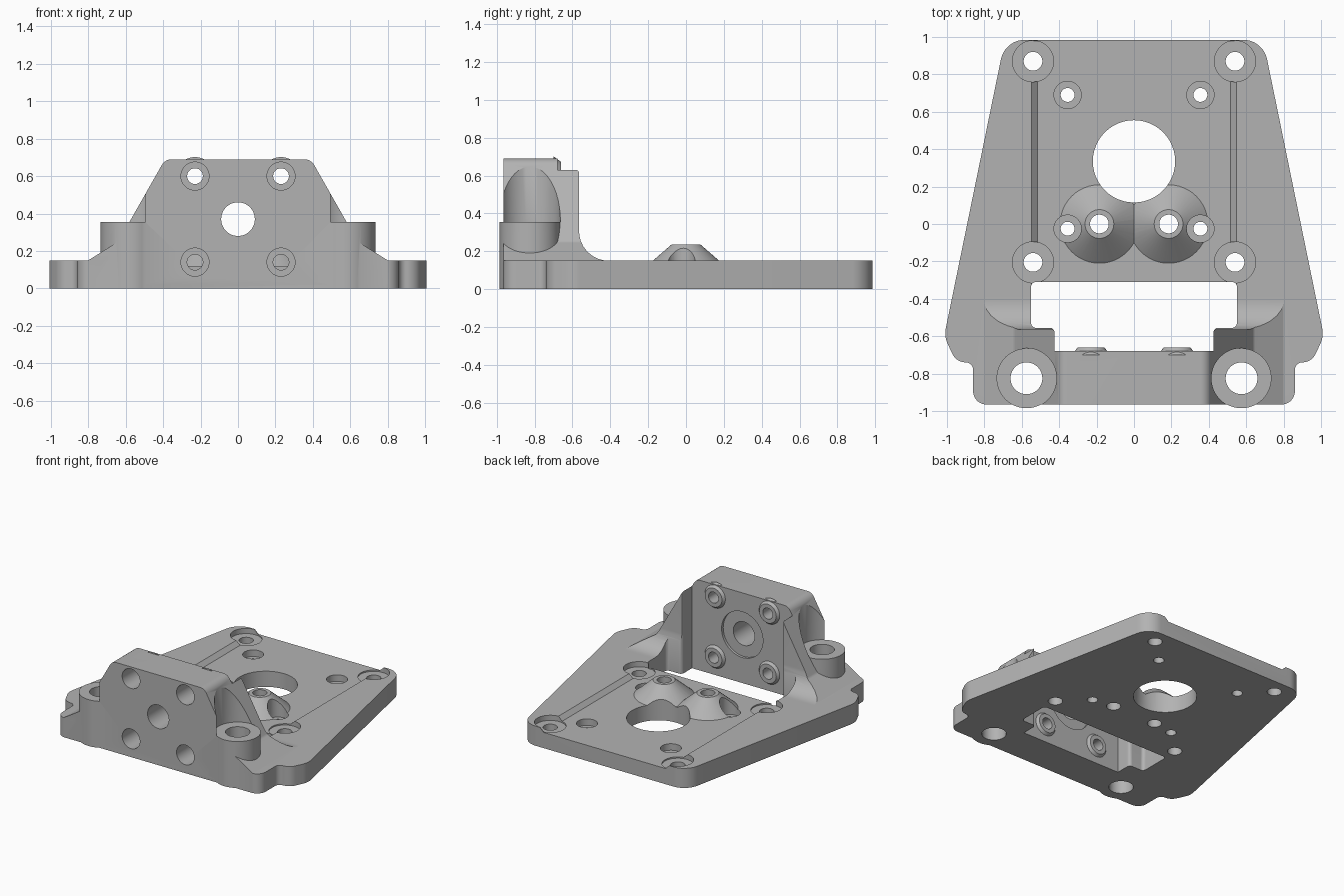
import bpy
import bmesh
from math import pi
from mathutils import Vector, Matrix

cube = bpy.data.objects.get("Cube")
if cube:
    bpy.data.objects.remove(cube, do_unlink=True)

metal = bpy.data.materials.new("plain_grey")
GREY = (0.45, 0.45, 0.45, 1.0)
metal.diffuse_color = GREY
metal.use_nodes = True
metal.node_tree.nodes["Principled BSDF"].inputs["Base Color"].default_value = GREY


def add_object(name, bm):
    bmesh.ops.recalc_face_normals(bm, faces=bm.faces)
    mesh = bpy.data.meshes.new(name)
    bm.to_mesh(mesh)
    bm.free()
    mesh.materials.append(metal)
    obj = bpy.data.objects.new(name, mesh)
    bpy.context.collection.objects.link(obj)
    return obj


def rounded(corners, steps=8):
    """Turn (a, b, radius) corners into an outline with rounded corners."""
    out = []
    for i, (a, b, r) in enumerate(corners):
        p = Vector((a, b))
        if r == 0:
            out.append(p)
            continue
        u = (Vector(corners[i - 1][:2]) - p).normalized()
        v = (Vector(corners[(i + 1) % len(corners)][:2]) - p).normalized()
        half = u.angle(v) / 2
        reach = r / Matrix.Rotation(half, 2)[1][0] * Matrix.Rotation(half, 2)[0][0]
        centre = p + (u + v).normalized() * (r * r + reach * reach) ** 0.5
        start, end = p + u * reach - centre, p + v * reach - centre
        for k in range(steps + 1):
            d = start.lerp(end, k / steps).normalized() * r
            out.append(centre + d)
    return out


def mirrored(half):
    """Close a right-hand outline with its mirror image."""
    return half + [(-a, b, r) for a, b, r in reversed(half)]


def prism(name, corners, axis, lo, hi):
    place = {"x": lambda p, t: (t, p.x, p.y),
             "y": lambda p, t: (p.x, t, p.y),
             "z": lambda p, t: (p.x, p.y, t)}[axis]
    bm = bmesh.new()
    outline = rounded(corners)
    rings = [[bm.verts.new(place(p, t)) for p in outline] for t in (lo, hi)]
    bm.faces.new(rings[0])
    bm.faces.new(rings[1])
    n = len(outline)
    for i in range(n):
        j = (i + 1) % n
        bm.faces.new((rings[0][i], rings[0][j], rings[1][j], rings[1][i]))
    return add_object(name, bm)


def cone(name, a, b, lo, hi, r_lo, r_hi=None, axis="z"):
    """Round post centred at (a, b), running from lo to hi on the axis."""
    bm = bmesh.new()
    bmesh.ops.create_cone(bm, cap_ends=True, segments=48, radius1=r_lo,
                          radius2=r_lo if r_hi is None else r_hi, depth=hi - lo)
    mid = (lo + hi) / 2
    if axis == "y":
        turn = Matrix.Translation((a, mid, b)) @ Matrix.Rotation(-pi / 2, 4, "X")
    else:
        turn = Matrix.Translation((a, b, mid))
    bm.transform(turn)
    return add_object(name, bm)


def combine(obj, tool, operation):
    """Apply a boolean and throw the tool away."""
    mod = obj.modifiers.new("combine", "BOOLEAN")
    mod.operation = operation
    mod.solver = "EXACT"
    mod.object = tool
    graph = bpy.context.evaluated_depsgraph_get()
    mesh = bpy.data.meshes.new_from_object(obj.evaluated_get(graph))
    obj.modifiers.clear()
    obj.data = mesh
    bpy.data.objects.remove(tool, do_unlink=True)


def cut(obj, tool):
    combine(obj, tool, "DIFFERENCE")


def join(obj, tool):
    combine(obj, tool, "UNION")


SIDES = (-1, 1)

# Tapered base plate with rounded ears
bracket = prism("mounting_bracket", mirrored([
    (0.69, 0.985, 0.13), (1.015, -0.6, 0.13), (0.95, -0.74, 0.08),
    (0.86, -0.74, 0.04), (0.86, -0.965, 0.07)]), "z", 0, 0.15)

# Upright wall with flared gussets: front outline crossed with side outline
upright = prism("upright", mirrored([
    (0, 0.69, 0), (0.39, 0.69, 0.06), (0.64, 0.25, 0.04), (0.8, 0.15, 0),
    (0.8, 0.02, 0), (0, 0.02, 0)][1:5]), "y", -1.2, 0)
combine(upright, prism("side_outline", [
    (-0.965, 0.02, 0), (-0.965, 0.69, 0), (-0.68, 0.69, 0), (-0.68, 0.635, 0),
    (-0.565, 0.635, 0.025), (-0.565, 0.15, 0.155), (-0.39, 0.15, 0),
    (-0.39, 0.02, 0)], "x", -1.2, 1.2), "INTERSECT")

# Clearance above the round bosses
BOSS = (0.575, -0.825)
for s in SIDES:
    cut(upright, cone("clearance", s * BOSS[0], BOSS[1], 0.355, 1, 0.161))
join(bracket, upright)
for s in SIDES:
    join(bracket, cone("boss", s * BOSS[0], BOSS[1], 0, 0.355, 0.16))

# Stepped window behind the wall
cut(bracket, prism("window", mirrored([
    (0.55, -0.31, 0.025), (0.55, -0.555, 0.025), (0.425, -0.555, 0.025),
    (0.425, -0.68, 0)]), "z", -0.5, 1))

# Shallow bed with sloped sides, and round corner pockets
cut(bracket, prism("bed", mirrored([(0.59, 0.19, 0), (0.515, 0.12, 0)]),
                   "y", -0.35, 1.2))
for s in SIDES:
    for y in (0.87, -0.205):
        cut(bracket, cone("pocket", s * 0.54, y, 0.11, 0.4, 0.11))
        cut(bracket, cone("pocket_hole", s * 0.54, y, -0.2, 0.4, 0.05))

# Conical posts, counterbored holes and the large opening
for s in SIDES:
    join(bracket, cone("post", s * 0.185, 0, 0.1, 0.235, 0.233, 0.077))
for s in SIDES:
    cut(bracket, cone("post_hole", s * 0.185, 0, -0.2, 0.5, 0.05))
    for y in (0.69, -0.025):
        cut(bracket, cone("counterbore", s * 0.355, y, 0.07, 0.5, 0.073))
        cut(bracket, cone("plate_hole", s * 0.355, y, -0.2, 0.5, 0.037))
cut(bracket, cone("opening", 0, 0.335, -0.2, 0.5, 0.22))

# Wall: raised rims at the back, counterbored holes and centre bore
for s in SIDES:
    for z in (0.6, 0.14):
        join(bracket, cone("rim", s * 0.23, z, -0.7, -0.66, 0.102, 0.072, "y"))
        cut(bracket, cone("wall_bore", s * 0.23, z, -1.2, -0.79, 0.075, axis="y"))
        cut(bracket, cone("wall_hole", s * 0.23, z, -1.2, -0.6, 0.042, axis="y"))
cut(bracket, cone("wall_recess", 0, 0.37, -0.7, -0.6, 0.175, axis="y"))
cut(bracket, cone("centre_bore", 0, 0.37, -1.2, -0.6, 0.09, axis="y"))

# Vertical holes through the side bosses
for s in SIDES:
    cut(bracket, cone("boss_hole", s * BOSS[0], BOSS[1], -0.2, 0.6, 0.085))

bpy.ops.object.select_all(action="DESELECT")
bracket.select_set(True)
bpy.context.view_layer.objects.active = bracket
bpy.ops.object.shade_smooth_by_angle(angle=pi / 6)
